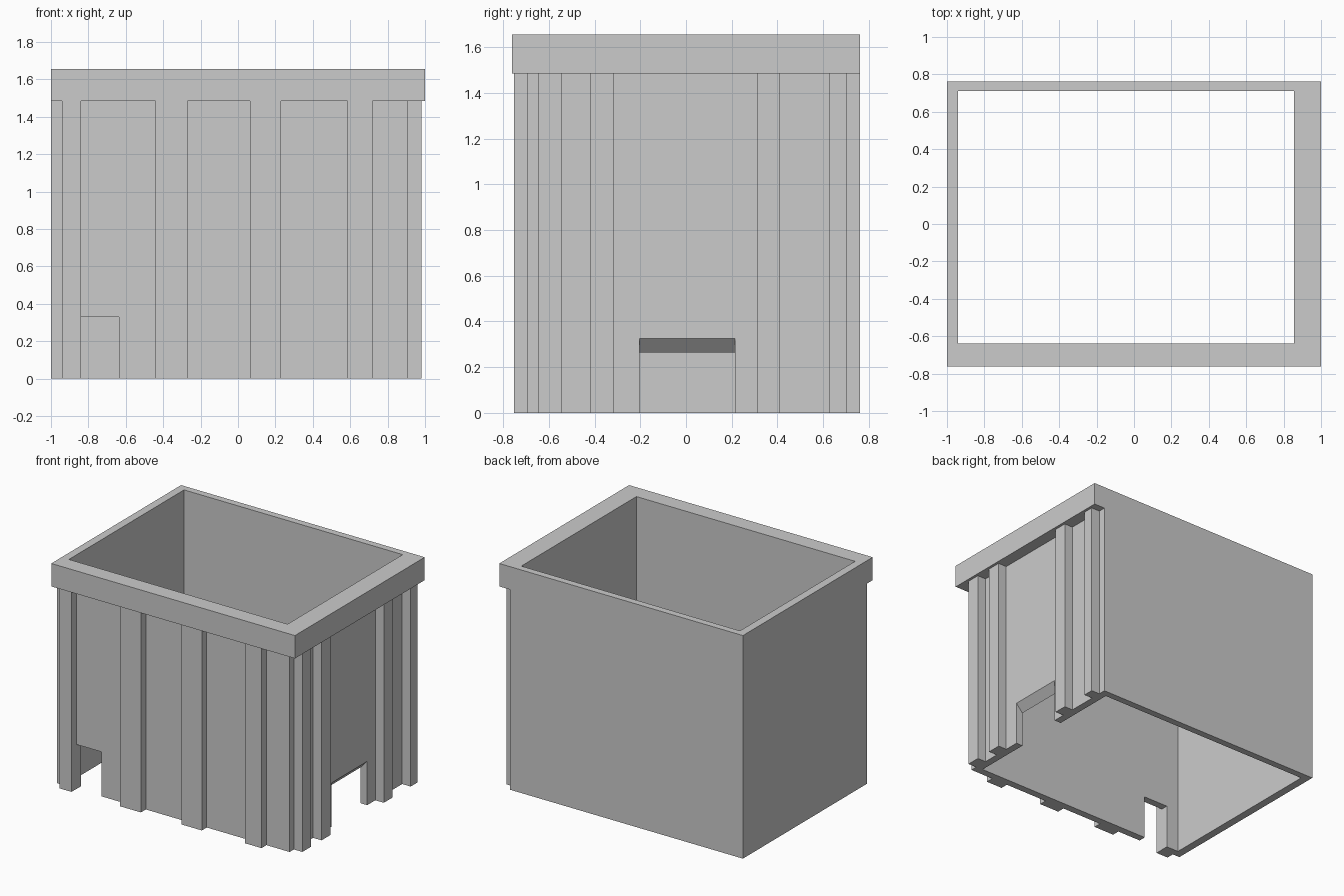
import bpy, bmesh
from mathutils import Vector

if "Cube" in bpy.data.objects:
    bpy.data.objects.remove(bpy.data.objects["Cube"])


def prism(name, points, depth):
    """Solid made by sweeping a closed outline along a vector."""
    bm = bmesh.new()
    face = bm.faces.new([bm.verts.new(p) for p in points])
    swept = bmesh.ops.extrude_face_region(bm, geom=[face], use_keep_orig=True)
    moved = [g for g in swept["geom"] if isinstance(g, bmesh.types.BMVert)]
    bmesh.ops.translate(bm, verts=moved, vec=Vector(depth))
    bmesh.ops.recalc_face_normals(bm, faces=bm.faces)
    mesh = bpy.data.meshes.new(name)
    bm.to_mesh(mesh)
    bm.free()
    obj = bpy.data.objects.new(name, mesh)
    bpy.context.collection.objects.link(obj)
    return obj


def block(name, x0, x1, y0, y1, z0, z1):
    outline = [(x0, y0, z0), (x1, y0, z0), (x1, y1, z0), (x0, y1, z0)]
    return prism(name, outline, (0, 0, z1 - z0))


RIM_BOTTOM, TOP = 1.485, 1.655
WALL_Y, RIB_Y = -0.695, -0.753      # front wall and rib faces
WALL_X, RIB_X = 0.91, 0.98          # right wall and rib faces
front_ribs = [(-0.94, -0.84), (-0.44, -0.27), (0.065, 0.23), (0.585, 0.72)]
right_ribs = [(-0.645, -0.542), (-0.42, -0.315), (0.31, 0.41), (0.625, 0.705)]

# Full block, flush with the rim on every side
tub = block("ribbed_tub", -1, 1, -0.761, 0.761, 0, TOP)

# Ribbed outline of the front and right walls, everything outside it is cut away
path = [(-1.1, WALL_Y)]
for a, b in front_ribs:
    path += [(a, WALL_Y), (a, RIB_Y), (b, RIB_Y), (b, WALL_Y)]
path.append((WALL_X, WALL_Y))
for a, b in right_ribs:
    path += [(WALL_X, a), (RIB_X, a), (RIB_X, b), (WALL_X, b)]
path += [(WALL_X, 0.9), (1.1, 0.9), (1.1, -0.9), (-1.1, -0.9)]
outside = prism("rib_cutter", [(x, y, -0.1) for x, y in path], (0, 0, RIM_BOTTOM + 0.1))

# Open interior running right through
interior = block("interior_cutter", -0.94, 0.855, -0.64, 0.71, -0.2, TOP + 0.2)

# Square notch at the foot of the front wall
front_notch = block("front_notch_cutter", -0.839, -0.635, -0.9, -0.55, -0.1, 0.33)

# Right notch with a sloping top
slope = [(0.80, -0.1), (0.97, -0.1), (0.97, 0.39), (0.80, 0.205)]
right_notch = prism("right_notch_cutter", [(x, -0.203, z) for x, z in slope], (0, 0.418, 0))

# Apply the cuts
bpy.context.view_layer.objects.active = tub
for cutter in (outside, interior, front_notch, right_notch):
    cutter.hide_render = True
    mod = tub.modifiers.new(cutter.name, 'BOOLEAN')
    mod.operation = 'DIFFERENCE'
    mod.solver = 'EXACT'
    mod.object = cutter
    bpy.ops.object.modifier_apply(modifier=mod.name)
    bpy.data.objects.remove(cutter)
